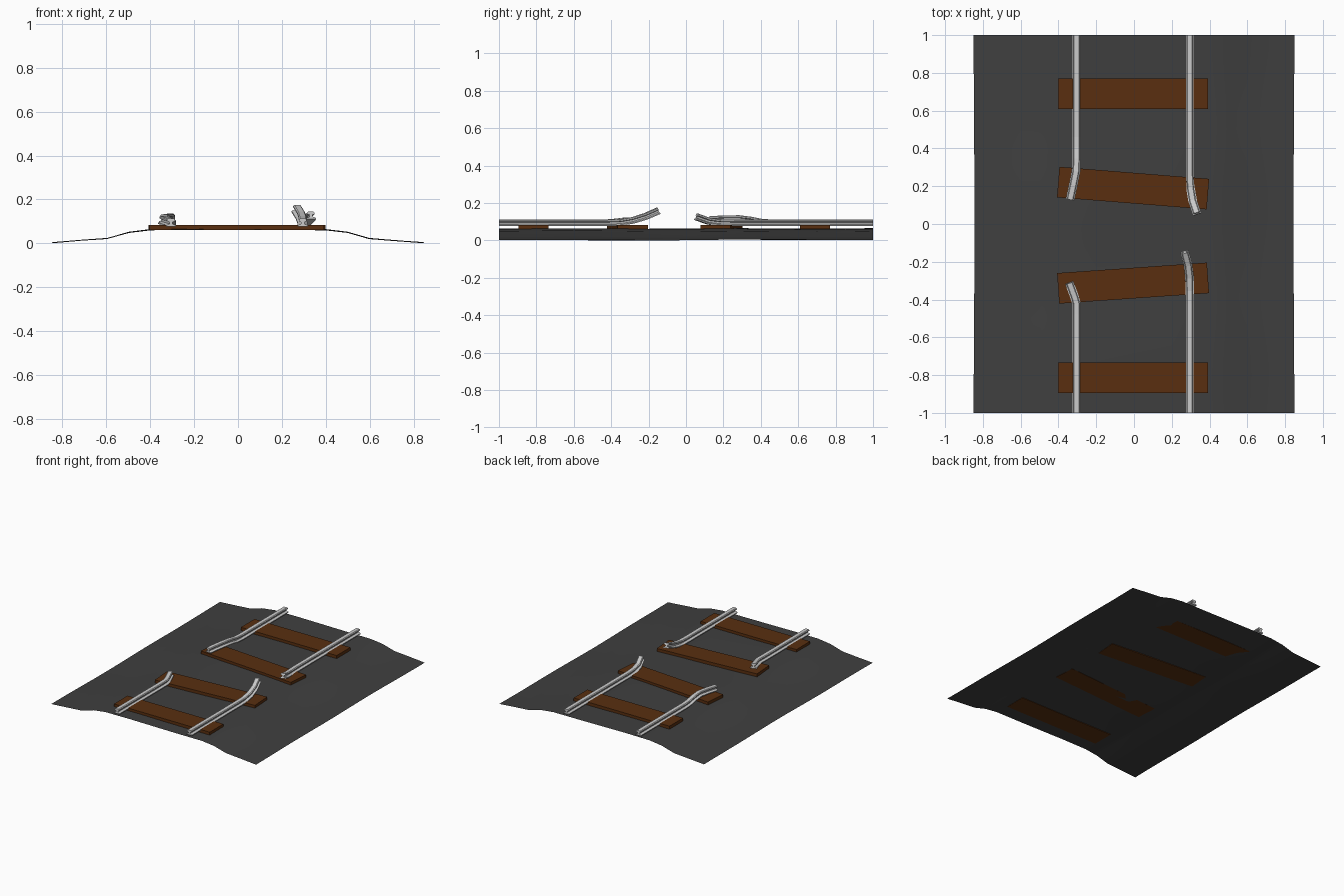
import bpy, bmesh, math
from mathutils import Vector, Matrix

if "Cube" in bpy.data.objects:
    bpy.data.objects.remove(bpy.data.objects["Cube"], do_unlink=True)


def material(name, r, g, b):
    m = bpy.data.materials.new(name)
    m.use_nodes = True
    m.diffuse_color = (r, g, b, 1)
    bsdf = m.node_tree.nodes["Principled BSDF"]
    bsdf.inputs["Base Color"].default_value = (r, g, b, 1)
    bsdf.inputs["Roughness"].default_value = 0.8
    return m


gravel = material("dark gravel", 0.05, 0.05, 0.05)
wood = material("brown wood", 0.1, 0.028, 0.005)
steel = material("grey steel", 0.6, 0.6, 0.6)


def finish(bm, name, mat, smooth=False):
    me = bpy.data.meshes.new(name)
    bm.to_mesh(me)
    bm.free()
    me.materials.append(mat)
    ob = bpy.data.objects.new(name, me)
    bpy.context.collection.objects.link(ob)
    if smooth:
        bpy.ops.object.select_all(action="DESELECT")
        ob.select_set(True)
        bpy.context.view_layer.objects.active = ob
        bpy.ops.object.shade_smooth_by_angle(angle=math.radians(30))
    return ob


# Embankment: an open sheet swept along the track with gentle bumps
bank = [(-0.85, 0.003), (-0.72, 0.013), (-0.6, 0.022), (-0.5, 0.05), (-0.4, 0.062),
        (-0.2, 0.063), (0, 0.063), (0.2, 0.063), (0.4, 0.062), (0.5, 0.05),
        (0.6, 0.022), (0.72, 0.013), (0.85, 0.003)]
bm = bmesh.new()
rows = []
steps = 20
for j in range(steps + 1):
    y = -1 + 2 * j / steps
    row = []
    for x, z in bank:
        bump = 0.003 * math.sin(5 * y + 3 * x) * math.cos(4 * x - 2 * y)
        edge = 1 - 0.006 * math.cos(y * math.pi / 2)
        row.append(bm.verts.new((x * edge, y, max(0, z + bump))))
    rows.append(row)
for a, b in zip(rows, rows[1:]):
    for i in range(len(bank) - 1):
        bm.faces.new((a[i], a[i + 1], b[i + 1], b[i]))
finish(bm, "embankment", gravel, True)


# Sleepers: flat planks, the two beside the break are knocked askew
def sleeper(name, y, turn):
    bm = bmesh.new()
    bmesh.ops.create_cube(bm, size=1)
    bm.transform(Matrix.Translation((-0.005, y, 0.072))
                 @ Matrix.Rotation(math.radians(turn), 4, "Z")
                 @ Matrix.Diagonal((0.795, 0.162, 0.023, 1)))
    finish(bm, name, wood)


sleeper("back_sleeper", 0.69, 0)
sleeper("back_broken_sleeper", 0.19, -4.6)
sleeper("front_broken_sleeper", -0.313, 4)
sleeper("front_sleeper", -0.815, 0)

# Rail cross-section, mirrored: foot, web and head
half = [(0.023, 0), (0.023, 0.006), (0.007, 0.012), (0.007, 0.021),
        (0.018, 0.025), (0.018, 0.032), (0.013, 0.036)]
section = half + [(-u, v) for u, v in reversed(half)]


# Rails: the cross-section swept along a path that ends in a bent tip
def rail(name, path):
    pts = [Vector(p) for p in path]
    bm = bmesh.new()
    rings = []
    for i, p in enumerate(pts):
        t = (pts[min(i + 1, len(pts) - 1)] - pts[max(i - 1, 0)]).normalized()
        if i == 0:
            t = Vector((0, round(t.y), 0))
        side = t.cross(Vector((0, 0, 1))).normalized()
        up = side.cross(t)
        rings.append([bm.verts.new(p + side * u + up * v) for u, v in section])
    n = len(section)
    for a, b in zip(rings, rings[1:]):
        for k in range(n):
            bm.faces.new((a[k], a[(k + 1) % n], b[(k + 1) % n], b[k]))
    bm.faces.new(rings[0])
    bm.faces.new(rings[-1])
    bmesh.ops.recalc_face_normals(bm, faces=bm.faces)
    finish(bm, name, steel)


z = 0.076
L, R = 0.295, -0.305
rail("front_left_rail", [(L, -1, z), (L, -0.42, z), (L, -0.35, z + 0.002),
                         (L - 0.001, -0.28, z + 0.014), (L - 0.01, -0.21, z + 0.036),
                         (L - 0.029, -0.142, z + 0.066)])
rail("front_right_rail", [(R, -1, z), (R, -0.48, z), (R, -0.42, z + 0.001),
                          (R - 0.012, -0.38, z + 0.004), (R - 0.038, -0.31, z + 0.012)])
rail("back_left_rail", [(L, 1, z), (L, 0.34, z), (L, 0.26, z), (L + 0.004, 0.19, z + 0.001),
                        (L + 0.016, 0.12, z + 0.009), (L + 0.04, 0.05, z + 0.034)])
rail("back_right_rail", [(R, 1, z), (R, 0.46, z), (R, 0.4, z + 0.004), (R, 0.34, z + 0.016),
                         (R - 0.002, 0.28, z + 0.023), (R - 0.016, 0.21, z + 0.022),
                         (R - 0.033, 0.13, z + 0.018)])
